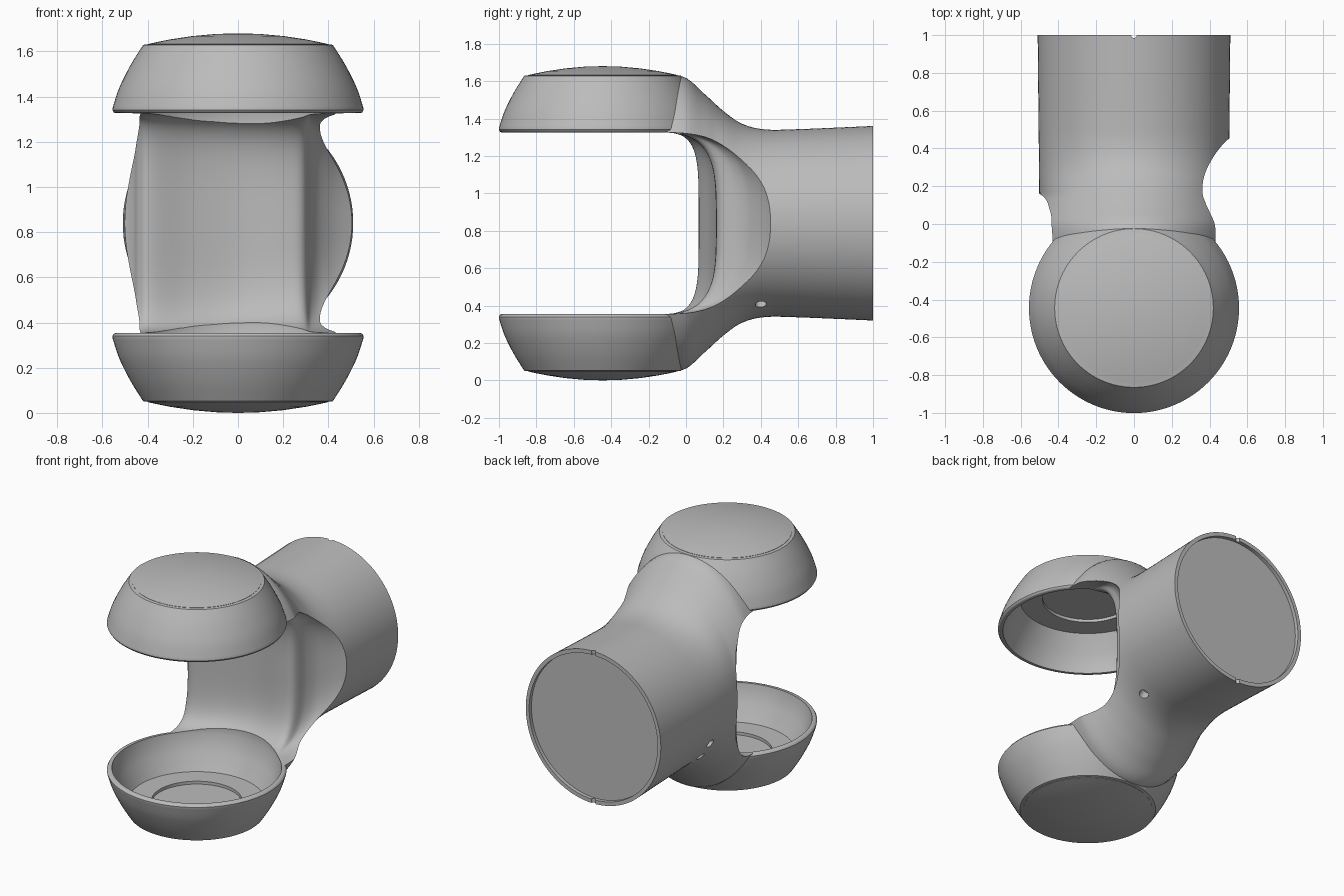
import bpy, bmesh, math
from mathutils import Vector

cube = bpy.data.objects.get("Cube")
if cube:
    bpy.data.objects.remove(cube, do_unlink=True)

MID = 0.84           # height of the tube axis and mirror plane
CUP_Y = -0.445       # axis of the two cups

grey = bpy.data.materials.new("satin grey")
grey.use_nodes = True
grey.diffuse_color = (0.5, 0.5, 0.5, 1)
grey.node_tree.nodes["Principled BSDF"].inputs["Base Color"].default_value = (0.5, 0.5, 0.5, 1)


def spline(pts, steps=6):
    """Smooth curve through a few 2D points."""
    p = [Vector(q) for q in [pts[0], *pts, pts[-1]]]
    out = []
    for a, b, c, d in zip(p, p[1:], p[2:], p[3:]):
        for i in range(steps):
            t = i / steps
            out.append(b + 0.5 * t * ((c - a) + t * ((2*a - 5*b + 4*c - d) + t * (3*b - a - 3*c + d))))
    return out + [p[-1]]


def loft(name, rings):
    """Closed solid through rings with equal point counts."""
    bm = bmesh.new()
    rows = [[bm.verts.new(v) for v in r] for r in rings]
    n = len(rows[0])
    for a, b in zip(rows, rows[1:]):
        for i in range(n):
            j = (i + 1) % n
            bm.faces.new((a[i], a[j], b[j], b[i]))
    bm.faces.new(rows[0])
    bm.faces.new(rows[-1])
    bmesh.ops.recalc_face_normals(bm, faces=bm.faces)
    mesh = bpy.data.meshes.new(name)
    bm.to_mesh(mesh)
    bm.free()
    ob = bpy.data.objects.new(name, mesh)
    bpy.context.collection.objects.link(ob)
    mesh.materials.append(grey)
    return ob


def circle(r, z, n=96):
    return [(r * math.cos(2*math.pi*i/n), CUP_Y + r * math.sin(2*math.pi*i/n), z) for i in range(n)]


def turned(name, profile, flip):
    """Turned solid on the cup axis, optionally mirrored to the top."""
    return loft(name, [circle(r, 2*MID - z if flip else z) for r, z in profile])


def ellipse(y, a, h, n=96):
    return [(a * math.cos(2*math.pi*i/n), y, MID + h * math.sin(2*math.pi*i/n)) for i in range(n)]


def combine(target, other, operation):
    mod = target.modifiers.new("combine", 'BOOLEAN')
    mod.operation, mod.solver, mod.object = operation, 'EXACT', other
    dg = bpy.context.evaluated_depsgraph_get()
    mesh = bpy.data.meshes.new_from_object(target.evaluated_get(dg))
    target.modifiers.clear()
    target.data = mesh
    bpy.data.objects.remove(other, do_unlink=True)


# Tube that swells into the neck between the cups
heights = spline([(-0.2, 0.785), (-0.02, 0.785), (0.1, 0.69), (0.2, 0.6),
                  (0.3, 0.532), (0.42, 0.502), (0.6, 0.503), (1, 0.52)])
body = loft("shell_body", [ellipse(y, 0.5 + 0.01 * max(y, 0) + 0.045 * max(0, min(1, 1 - y / 0.15)), h)
                           for y, h in heights])

# Cups, bottom and top
cup = [(0.415, 0.05)] + [tuple(v) for v in spline([(0.42, 0.052), (0.475, 0.14), (0.525, 0.24), (0.555, 0.33)])]
cup += [(0.556, 0.34), (0.55, 0.35), (0.538, 0.356)]
for flip in (False, True):
    combine(body, turned("cup", cup, flip), 'UNION')

# Swing opening: a slot with an uneven, rounded back wall
wall = spline([(-0.8, 0.3), (-0.5, 0.16), (-0.44, 0.09), (-0.38, 0.07), (-0.2, 0.13), (0, 0.165),
               (0.2, 0.16), (0.29, 0.18), (0.325, 0.28), (0.38, 0.36), (0.5, 0.45), (0.8, 0.6)])
slot = []
for k in range(-20, 21):
    u = math.sin(math.pi / 2 * k / 20)
    ring = []
    for x, y in wall:
        n = 4.5 - 1.5 * max(0, min(1, (x + 0.1) / 0.5))
        ring.append((x, (y + 0.2) * max(0, 1 - abs(u)**n)**(1/n) - 0.2, MID + 0.4865 * u))
    slot.append(ring + [(0.8, -1.3, ring[0][2]), (-0.8, -1.3, ring[0][2])])
combine(body, loft("slot", slot), 'DIFFERENCE')

# Cup hollows with a stepped floor
hollow = [(0.28, 0.11), (0.28, 0.13), (0.42, 0.13), (0.48, 0.235), (0.525, 0.345), (0.525, 0.47)]
for flip in (False, True):
    combine(body, turned("hollow", hollow, flip), 'DIFFERENCE')

# Recessed tube end
combine(body, loft("recess", [ellipse(0.975, 0.485, 0.493), ellipse(1.1, 0.485, 0.493)]), 'DIFFERENCE')


def drill(point, direction, radius, depth):
    d = Vector(direction).normalized()
    u = d.cross(Vector((0, 1, 0))).normalized()
    v = d.cross(u)
    rings = [[Vector(point) + s * d * depth + radius * (math.cos(t * math.pi / 12) * u
              + math.sin(t * math.pi / 12) * v) for t in range(24)] for s in (-1, 1)]
    combine(body, loft("drill", rings), 'DIFFERENCE')


# Screw holes, and locating notches in the tube rim
drill((0.26, 0.4, 0.4), (0.5, 0, -0.86), 0.03, 0.06)
for angle in (27, 42):
    c, s = math.cos(math.radians(angle)), math.sin(math.radians(angle))
    drill((-0.5 * c, 0.38, MID - 0.5 * s), (-c, 0, -s), 0.03, 0.06)
for side in (-1, 1):
    drill((0, 1, MID + side * 0.505), (0, 0.01, side), 0.015, 0.03)

# Domed caps on the outer faces of the cups
parts = [body]
dome = [(0.004, 0)] + [(r, 0.048 * (r / 0.4)**2) for r in (0.1, 0.2, 0.3, 0.36, 0.4)] + [(0.4, 0.06)]
for name, flip in (("lower_cap", False), ("upper_cap", True)):
    parts.append(turned(name, dome, flip))

for ob in parts:
    bpy.ops.object.select_all(action='DESELECT')
    ob.select_set(True)
    bpy.context.view_layer.objects.active = ob
    bpy.ops.object.shade_smooth_by_angle(angle=math.radians(35))
